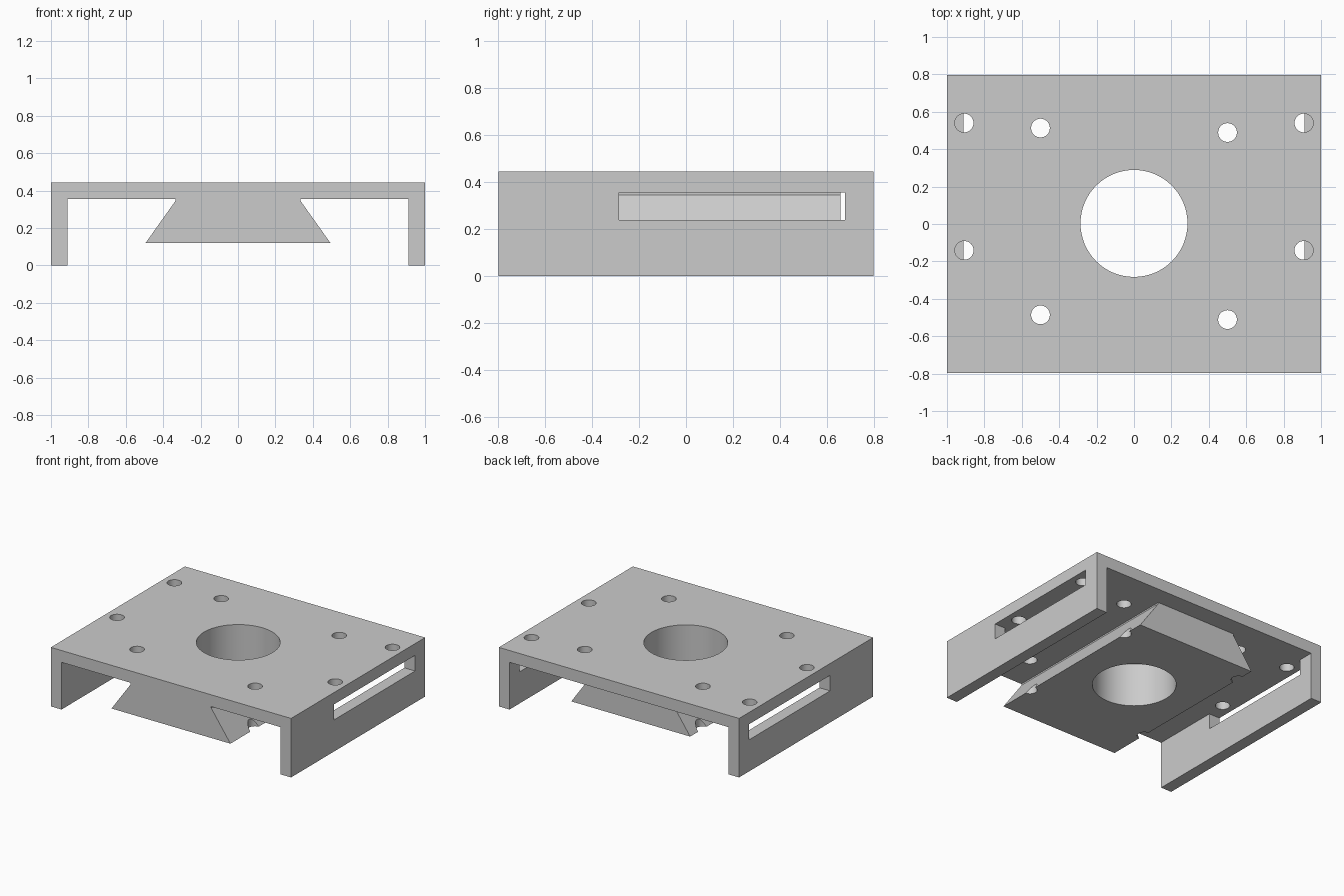
import bpy, bmesh, math

cube = bpy.data.objects.get("Cube")
if cube:
    bpy.data.objects.remove(cube, do_unlink=True)

# Main dimensions
HALF_Y, TOP, UNDER, INNER = 0.797, 0.444, 0.355, 0.911
RAIL_END, NECK = 0.657, 0.335

grey = bpy.data.materials.new("plain grey")
grey.use_nodes = True
COLOUR = (0.6, 0.6, 0.6, 1)
grey.diffuse_color = COLOUR
grey.node_tree.nodes["Principled BSDF"].inputs["Base Color"].default_value = COLOUR


def to_object(bm, name):
    bmesh.ops.recalc_face_normals(bm, faces=bm.faces)
    mesh = bpy.data.meshes.new(name)
    bm.to_mesh(mesh)
    bm.free()
    mesh.materials.append(grey)
    obj = bpy.data.objects.new(name, mesh)
    bpy.context.collection.objects.link(obj)
    return obj


def extrude_to(bm, faces, y):
    """Extrude the end faces along y and return the new end faces."""
    geom = bmesh.ops.extrude_face_region(bm, geom=faces)["geom"]
    for v in geom:
        if isinstance(v, bmesh.types.BMVert):
            v.co.y = y
    return [f for f in geom if isinstance(f, bmesh.types.BMFace)]


def mirrored(half):
    return half + [(-x, z) for x, z in reversed(half)]


# Channel and dovetail rail, sharing the edge where the rail meets the plate
channel = mirrored([(NECK, UNDER), (INNER, UNDER), (INNER, 0), (1, 0), (1, TOP)])
rail = mirrored([(NECK, UNDER), (NECK, 0.344), (0.495, 0.119)])
bm = bmesh.new()
points = {p: bm.verts.new((p[0], -HALF_Y, p[1])) for p in channel + rail}
ends = [bm.faces.new([points[p] for p in outline]) for outline in (channel, rail)]
ends = extrude_to(bm, ends, RAIL_END)
channel_end = max(ends, key=lambda f: len(f.verts))
extrude_to(bm, [channel_end], HALF_Y)
body = to_object(bm, "dovetail_carriage_plate")

# Long slots through both side walls
bm = bmesh.new()
for side in (-1, 1):
    outline = [(0.85, 0.238), (1.1, 0.238), (1.1, UNDER), (0.85, UNDER)]
    face = bm.faces.new([bm.verts.new((side * x, -0.285, z)) for x, z in outline])
    extrude_to(bm, [face], 0.677)
slot_cutter = to_object(bm, "slot_cutter")

# Bore, rail screw holes and slot screw holes
holes = [(0, 0.003, 0.286)]
holes += [(-0.5, y, 0.05) for y in (0.513, -0.486)]
holes += [(0.5, y, 0.05) for y in (0.489, -0.511)]
holes += [(side * 0.908, y, 0.05) for side in (-1, 1) for y in (0.54, -0.141)]
bm = bmesh.new()
for x, y, radius in holes:
    # Slot screw holes stop inside the slot; the others pass right through
    low = 0.3 if abs(x) > 0.9 else -0.1
    ring = bmesh.ops.create_circle(bm, cap_ends=True, segments=64, radius=radius)["verts"]
    for v in ring:
        v.co.x += x
        v.co.y += y
        v.co.z = low
    face = ring[0].link_faces[0]
    new = bmesh.ops.extrude_face_region(bm, geom=[face])["geom"]
    for v in new:
        if isinstance(v, bmesh.types.BMVert):
            v.co.z = 0.6
hole_cutter = to_object(bm, "hole_cutter")

# Cut the openings
bpy.ops.object.select_all(action="DESELECT")
body.select_set(True)
bpy.context.view_layer.objects.active = body
for cutter in (slot_cutter, hole_cutter):
    cutter.hide_render = True
    mod = body.modifiers.new(cutter.name, "BOOLEAN")
    mod.operation = "DIFFERENCE"
    mod.solver = "EXACT"
    mod.object = cutter
    bpy.ops.object.modifier_apply(modifier=mod.name)
    bpy.data.objects.remove(cutter, do_unlink=True)

bpy.ops.object.shade_smooth_by_angle(angle=math.radians(30))
